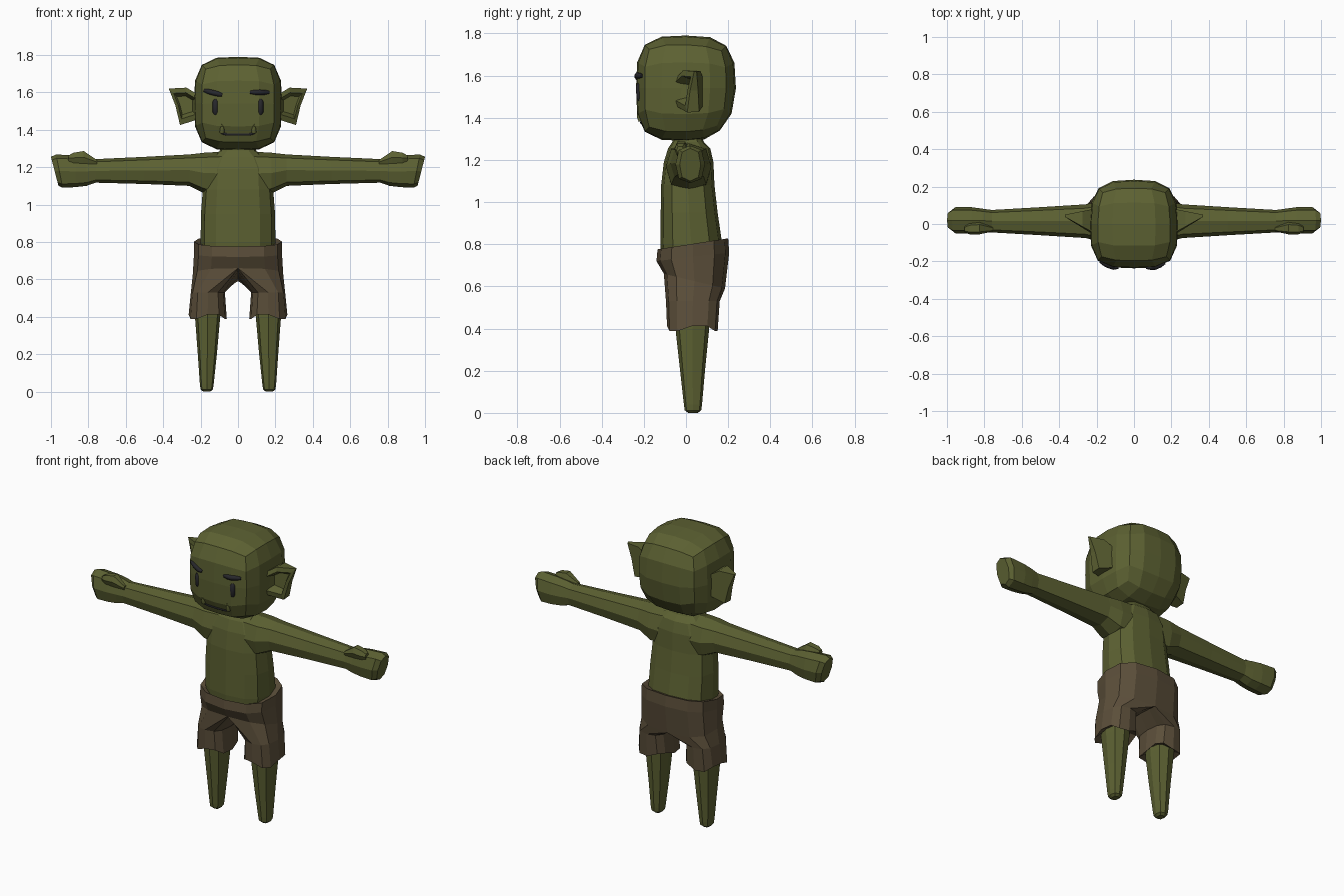
import bpy, bmesh
from math import sin, cos, pi, copysign
from mathutils import Vector
from mathutils.bvhtree import BVHTree

if "Cube" in bpy.data.objects:
    bpy.data.objects.remove(bpy.data.objects["Cube"])


def material(name, rgb):
    m = bpy.data.materials.new(name)
    m.use_nodes = True
    m.diffuse_color = (*rgb, 1)
    m.node_tree.nodes["Principled BSDF"].inputs["Base Color"].default_value = (*rgb, 1)
    return m


SKIN = material("olive skin", (0.108, 0.12, 0.032))
CLOTH = material("brown cloth", (0.105, 0.077, 0.042))
DARK = material("charcoal", (0.02, 0.02, 0.024))


def finish(name, bm, mat, mirror=False):
    mesh = bpy.data.meshes.new(name)
    bm.to_mesh(mesh)
    bm.free()
    mesh.materials.append(mat)
    obj = bpy.data.objects.new(name, mesh)
    bpy.context.collection.objects.link(obj)
    if mirror:
        mod = obj.modifiers.new("mirror", "MIRROR")
        mod.merge_threshold = 0.0005
    return obj


def ring(axis, pos, a0, a1, b0, b1, tilt=0, n=12, power=0.75):
    """Rounded-box section across the x or z axis; tilt leans it along b."""
    pts = []
    for i in range(n):
        t = 2 * pi * i / n
        c, s = round(cos(t), 6), round(sin(t), 6)
        u = copysign(abs(c) ** power, c)
        v = copysign(abs(s) ** power, s)
        a = (a0 + a1) / 2 + u * (a1 - a0) / 2
        b = (b0 + b1) / 2 + v * (b1 - b0) / 2
        p = pos + tilt * v
        pts.append(Vector((p, a, b)) if axis == "x" else Vector((a, b, p)))
    return pts


def loft(rings):
    bm = bmesh.new()
    loops = [[bm.verts.new(p) for p in r] for r in rings]
    n = len(loops[0])
    for lo, hi in zip(loops, loops[1:]):
        for i in range(n):
            j = (i + 1) % n
            bm.faces.new((lo[i], lo[j], hi[j], hi[i]))
    bm.faces.new(loops[0])
    bm.faces.new(loops[-1])
    bmesh.ops.recalc_face_normals(bm, faces=bm.faces)
    return bm


# Head: rounded box, tucked in at the lower back
bm = bmesh.new()
bmesh.ops.create_cube(bm, size=2)
bmesh.ops.subdivide_edges(bm, edges=bm.edges, cuts=3, use_grid_fill=True)
for v in bm.verts:
    p = 3.2 if v.co.y > 0 else 3.6
    d = v.co / sum(abs(c) ** p for c in v.co) ** (1 / p)
    if d.z < 0 and d.y > 0:
        d.y *= 1 - 0.25 * d.z ** 2
    v.co = Vector((d.x * 0.235, d.y * 0.237, 1.54 + d.z * 0.25))
head_tree = BVHTree.FromBMesh(bm)
finish("head", bm, SKIN)


def on_face(x, z):
    hit = head_tree.ray_cast(Vector((x, -1, z)), Vector((0, 1, 0)))[0]
    return hit if hit else Vector((x, -0.2, z))


# Eyes, brows and mouth: thin strokes laid on the face
def stroke(name, points, radii, mat=DARK, sink=0.006):
    curve = bpy.data.curves.new(name, "CURVE")
    curve.dimensions = "3D"
    curve.bevel_depth = 1
    curve.bevel_resolution = 1
    curve.use_fill_caps = True
    spline = curve.splines.new("POLY")
    spline.points.add(len(points) - 1)
    for sp, (x, z), r in zip(spline.points, points, radii):
        sp.co = (*(on_face(x, z) + Vector((0, sink, 0))), 1)
        sp.radius = r
    curve.materials.append(mat)
    obj = bpy.data.objects.new(name, curve)
    bpy.context.collection.objects.link(obj)


for side, label in ((1, "left"), (-1, "right")):
    x = 0.12 * side
    stroke(label + "_eye", [(x, z) for z in (1.48, 1.495, 1.55, 1.565)],
           (0.008, 0.016, 0.016, 0.008))
    x = 0.085 * side
    stroke(label + "_tusk", [(x, 1.385), (x, 1.405), (x, 1.43)],
           (0.013, 0.012, 0.002), SKIN, 0)
    stroke(label + "_mouth_corner", [(0.09 * side, 1.385), (0.1 * side, 1.42)],
           (0.009, 0.004))
brow_r = (0.009, 0.015, 0.016, 0.015, 0.009)
stroke("left_brow", [(0.065 + 0.025 * i, 1.6) for i in range(5)], brow_r, DARK, 0)
stroke("right_brow", [(-0.18 + 0.024 * i, 1.61 - 0.006 * i) for i in range(5)], brow_r, DARK, 0)
stroke("mouth", [(-0.09 + 0.03 * i, 1.385 - 0.008 * (0 < i < 6)) for i in range(7)], [0.01] * 7)

# Ears: pointed wedges with a hollow front
outline = [(0.2, 1.46), (0.31, 1.425), (0.335, 1.53), (0.37, 1.62), (0.275, 1.625), (0.2, 1.58)]


def ear_ring(scale, depth):
    pts = []
    for x, z in outline:
        x, z = 0.285 + (x - 0.285) * scale, 1.535 + (z - 1.535) * scale
        front, back = -0.055 + (x - 0.22) * 0.62, 0.08 - (x - 0.22) * 0.2
        pts.append(Vector((x, front + (back - front) * depth, z)))
    return pts


finish("ears", loft([ear_ring(0.5, 0.45), ear_ring(0.7, 0), ear_ring(1, 0.08), ear_ring(0.97, 1)]),
       SKIN, True)

# Torso with a short neck
finish("torso", loft([ring("z", z, -rx, rx, y0, y1) for z, rx, y0, y1 in (
    (0.68, 0.19, -0.11, 0.16), (0.80, 0.2, -0.122, 0.172), (0.95, 0.198, -0.12, 0.15),
    (1.08, 0.188, -0.118, 0.135), (1.19, 0.18, -0.105, 0.13), (1.255, 0.14, -0.085, 0.115),
    (1.285, 0.1, -0.065, 0.085), (1.34, 0.07, -0.05, 0.06))]), SKIN)

# Arms ending in mitten fists, plus thumbs
finish("arms", loft([ring("x", *r, n=8) for r in (
    (0.08, -0.095, 0.12, 1.05, 1.283), (0.18, -0.095, 0.12, 1.06, 1.277),
    (0.26, -0.075, 0.105, 1.1, 1.268), (0.5, -0.06, 0.09, 1.11, 1.255),
    (0.76, -0.045, 0.075, 1.117, 1.243), (0.81, -0.045, 0.082, 1.1, 1.255),
    (0.87, -0.05, 0.09, 1.093, 1.262), (0.955, -0.05, 0.09, 1.09, 1.268, 0.018),
    (0.98, -0.03, 0.07, 1.1, 1.255, 0.02))]), SKIN, True)
finish("thumbs", loft([ring("x", *r, n=6) for r in (
    (0.755, -0.04, -0.015, 1.215, 1.24), (0.825, -0.055, 0.01, 1.215, 1.29),
    (0.88, -0.055, 0.005, 1.22, 1.28), (0.905, -0.045, -0.01, 1.23, 1.265))]), SKIN, True)

# Legs tapering to small rounded feet
finish("legs", loft([ring("z", *r, n=8) for r in (
    (0.5, 0.09, 0.235, -0.055, 0.115), (0.4, 0.095, 0.23, -0.05, 0.11),
    (0.2, 0.113, 0.215, -0.028, 0.09), (0.04, 0.13, 0.204, -0.01, 0.076),
    (0.012, 0.134, 0.2, -0.006, 0.072), (0, 0.148, 0.186, 0.01, 0.056))]), SKIN, True)

# Shorts: half of the garment, opened on the centre plane and mirrored
rings = [ring("z", *r) for r in (
    (0.79, -0.195, 0.195, -0.118, 0.168, 0.026), (0.802, -0.235, 0.235, -0.135, 0.2, 0.026),
    (0.74, -0.235, 0.235, -0.14, 0.205, 0.02), (0.625, -0.242, 0.242, -0.105, 0.185, -0.035),
    (0.53, 0.07, 0.252, -0.095, 0.16), (0.4, 0.06, 0.264, -0.09, 0.15),
    (0.43, 0.1, 0.225, -0.045, 0.105))]
for i, p in enumerate(rings[-2]):
    p.z += 0.012 * (-1) ** (i // 2)
for r in rings:
    for p in r:
        p.x = max(p.x, 0)
bm = loft(rings)
inner = [f for f in bm.faces if all(v.co.x < 0.0005 for v in f.verts)]
bmesh.ops.delete(bm, geom=inner, context="FACES")
finish("shorts", bm, CLOTH, True)
